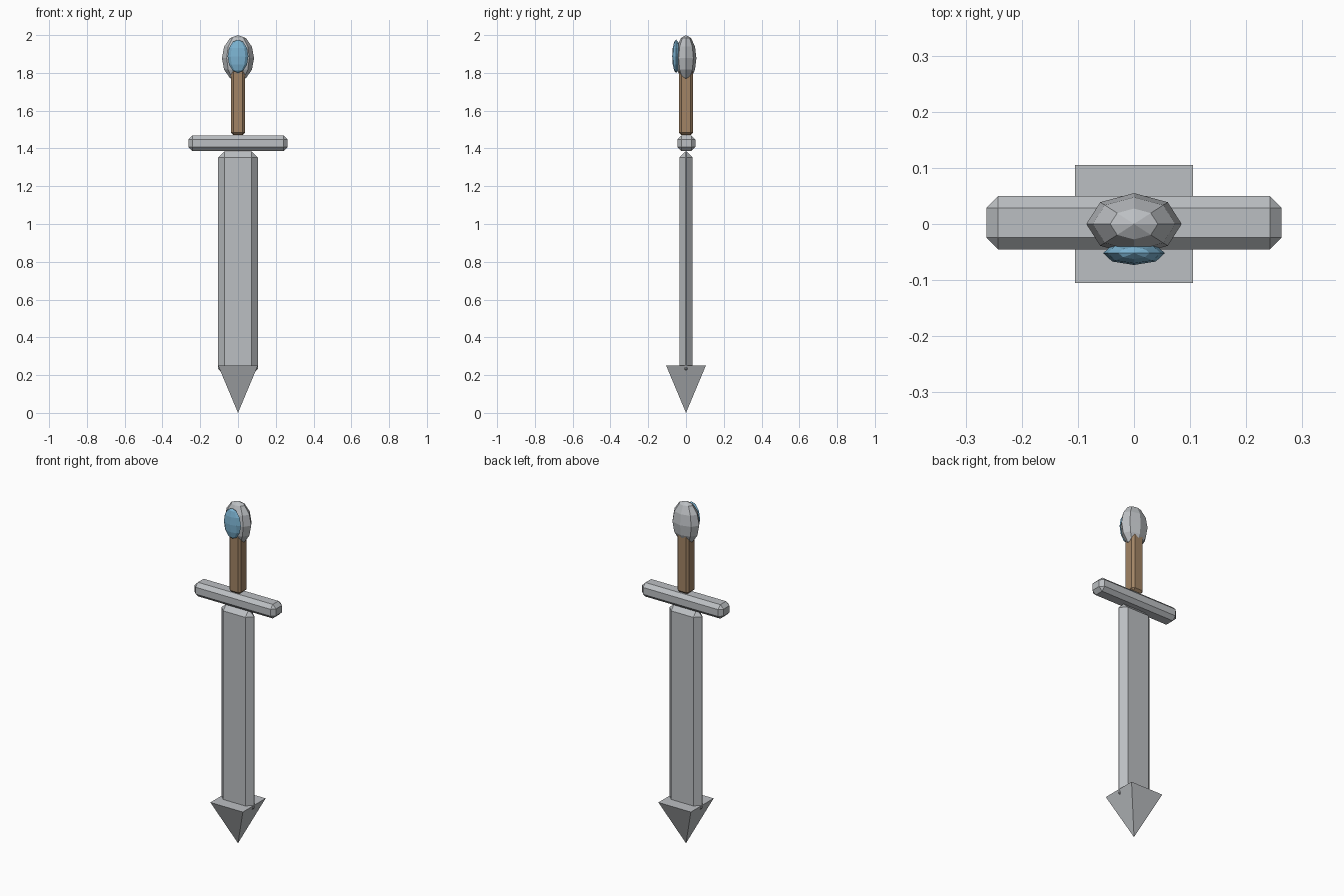
import bpy
import bmesh
from mathutils import Matrix

cube = bpy.data.objects.get("Cube")
if cube:
    bpy.data.objects.remove(cube, do_unlink=True)


def material(name, rgb):
    mat = bpy.data.materials.new(name)
    mat.use_nodes = True
    mat.diffuse_color = (*rgb, 1)
    mat.node_tree.nodes["Principled BSDF"].inputs["Base Color"].default_value = (*rgb, 1)
    return mat


steel = material("steel grey", (0.50, 0.52, 0.54))
wood = material("wood brown", (0.36, 0.23, 0.13))
gem_blue = material("gem blue", (0.20, 0.45, 0.64))


def finish(name, bm, mat):
    bmesh.ops.recalc_face_normals(bm, faces=bm.faces)
    mesh = bpy.data.meshes.new(name)
    bm.to_mesh(mesh)
    bm.free()
    mesh.materials.append(mat)
    obj = bpy.data.objects.new(name, mesh)
    bpy.context.collection.objects.link(obj)
    return obj


def transform(size, center):
    return Matrix.Translation(center) @ Matrix.Diagonal((*size, 1))


def chamfered_box(name, size, center, chamfer, mat):
    bm = bmesh.new()
    bmesh.ops.create_cube(bm, size=1, matrix=transform(size, center))
    bmesh.ops.bevel(bm, geom=bm.edges[:], offset=chamfer, segments=1,
                    affect='EDGES', profile=0.5)
    return finish(name, bm, mat)


def faceted_ellipsoid(name, radii, center, mat):
    bm = bmesh.new()
    bmesh.ops.create_uvsphere(bm, u_segments=8, v_segments=6, radius=1,
                              matrix=transform(radii, center))
    return finish(name, bm, mat)


# Blade: deep chamfers meet in a ridge along each edge
chamfered_box("blade", (0.21, 0.07, 1.185), (0, 0, 0.7925), 0.0335, steel)

# Tip: upside-down square pyramid, wider than the blade is thick
bm = bmesh.new()
bmesh.ops.create_cone(bm, cap_ends=True, segments=4, radius1=0, radius2=0.105 * 2 ** 0.5,
                      depth=0.25, matrix=Matrix.Translation((0, 0, 0.125))
                      @ Matrix.Rotation(0.7853982, 4, 'Z'))
bmesh.ops.remove_doubles(bm, verts=bm.verts, dist=0.0001)
finish("blade_tip", bm, steel)

# Crossguard and grip
chamfered_box("crossguard", (0.526, 0.095, 0.082), (0, 0.002, 1.428), 0.021, steel)
chamfered_box("grip", (0.076, 0.076, 0.36), (0, 0, 1.652), 0.013, wood)

# Pommel with a gem set in its front
faceted_ellipsoid("pommel", (0.085, 0.055, 0.122), (0, 0, 1.878), steel)
faceted_ellipsoid("pommel_gem", (0.055, 0.021, 0.088), (0, -0.052, 1.888), gem_blue)
